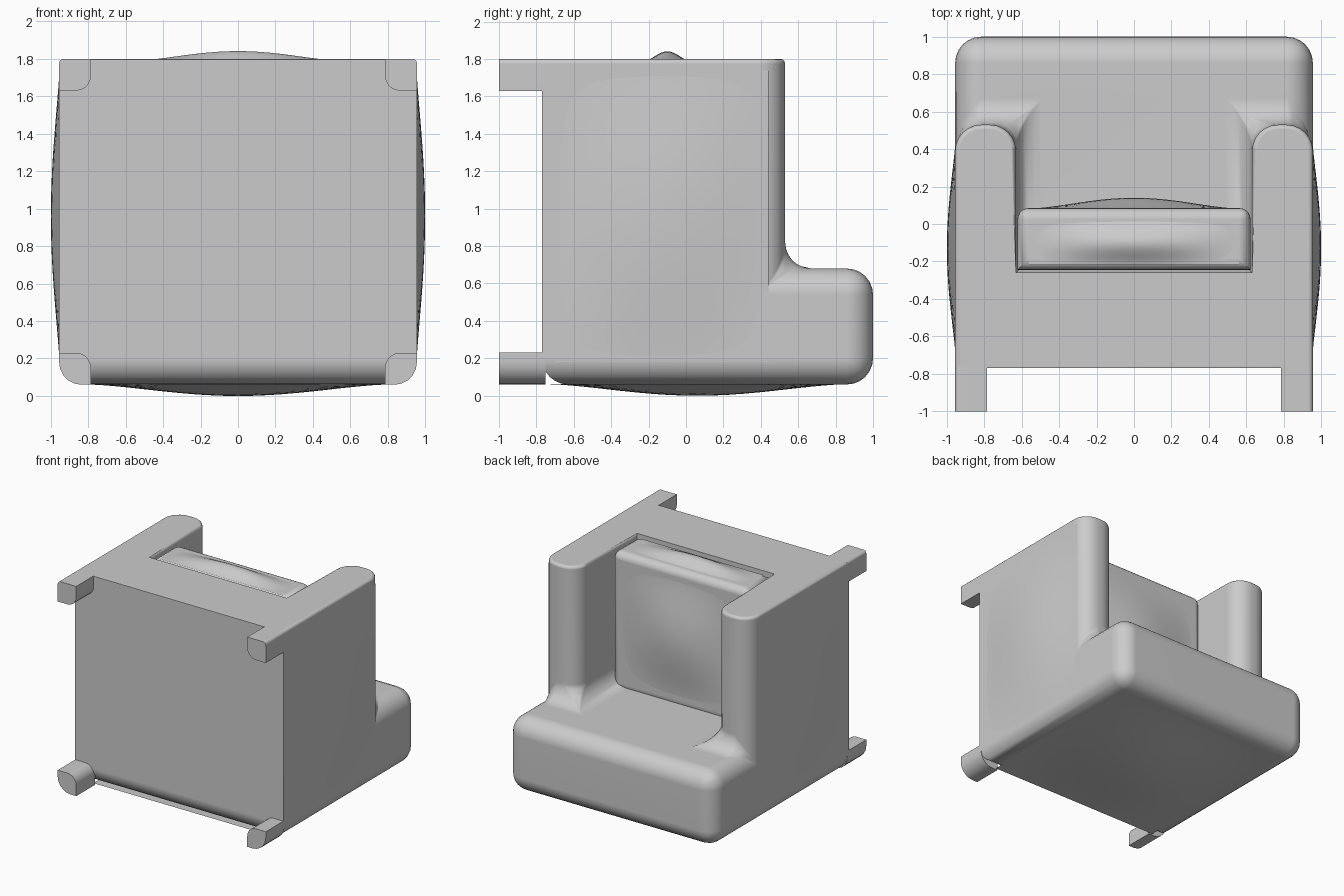
import bpy, bmesh, math
from mathutils import Vector

cube = bpy.data.objects.get("Cube")
if cube:
    bpy.data.objects.remove(cube, do_unlink=True)

GREY = (0.6, 0.6, 0.6, 1)
fabric = bpy.data.materials.new("grey_fabric")
fabric.use_nodes = True
fabric.diffuse_color = GREY
fabric.node_tree.nodes["Principled BSDF"].inputs["Base Color"].default_value = GREY

# Main dimensions: the chair lies on its back, its seat front facing +z
W, ARM_IN = 0.955, 0.63
BOTTOM, DECK, ARM_TOP, TOP = -0.77, -0.26, 0.53, 1.0
REAR, BACK, FRONT = 0.06, 0.68, 1.8


def finish(bm, name, angle=40):
    bmesh.ops.recalc_face_normals(bm, faces=bm.faces)
    mesh = bpy.data.meshes.new(name)
    bm.to_mesh(mesh)
    bm.free()
    obj = bpy.data.objects.new(name, mesh)
    bpy.context.collection.objects.link(obj)
    mesh.materials.append(fabric)
    bpy.ops.object.select_all(action='DESELECT')
    obj.select_set(True)
    bpy.context.view_layer.objects.active = obj
    bpy.ops.object.shade_smooth_by_angle(angle=math.radians(angle))
    obj.modifiers.new("even_shading", 'WEIGHTED_NORMAL').keep_sharp = True
    return obj


def near(a, b):
    return abs(a - b) < 0.001


def along(edge, **at):
    """True when both ends of the edge lie at the given |x|, y or z."""
    for axis, value in at.items():
        for v in edge.verts:
            c = abs(v.co.x) if axis == "x" else getattr(v.co, axis)
            if not near(c, value):
                return False
    return True


def bevel(bm, test, width, segments):
    edges = [e for e in bm.edges if test(e)]
    bmesh.ops.bevel(bm, geom=edges, offset=width, offset_type='OFFSET',
                    segments=segments, profile=0.5, affect='EDGES', clamp_overlap=False)


def box(lo, hi):
    bm = bmesh.new()
    bmesh.ops.create_cube(bm, size=1)
    for v in bm.verts:
        v.co = Vector([l + (c + 0.5) * (h - l) for c, l, h in zip(v.co, lo, hi)])
    return bm


# Body: blocks on a coarse grid joined into one solid
def make_body():
    cuts = ((-W, -ARM_IN, ARM_IN, W), (BOTTOM, DECK, ARM_TOP, TOP), (REAR, BACK, FRONT))
    solid = {(i, j, k) for i in range(3) for j in range(3) for k in range(2)
             if j == 0 or k == 0 or (j == 1 and i != 1)}
    bm = bmesh.new()
    points = {}

    def vert(p):
        if p not in points:
            points[p] = bm.verts.new([cuts[a][p[a]] for a in range(3)])
        return points[p]

    for cell in solid:
        for axis in range(3):
            for step in (0, 1):
                other = list(cell)
                other[axis] += 1 if step else -1
                if tuple(other) in solid:
                    continue
                u, w = [a for a in range(3) if a != axis]
                loop = []
                for du, dw in ((0, 0), (1, 0), (1, 1), (0, 1)):
                    p = list(cell)
                    p[axis] += step
                    p[u] += du
                    p[w] += dw
                    loop.append(vert(tuple(p)))
                bm.faces.new(loop)
    bmesh.ops.recalc_face_normals(bm, faces=bm.faces)
    bmesh.ops.dissolve_limit(bm, angle_limit=0.01, verts=bm.verts, edges=bm.edges)

    # Wide rounding on arms, backrest and the fillets between them
    def rounded(e):
        return (along(e, x=W, y=ARM_TOP) or along(e, x=ARM_IN, y=ARM_TOP)
                or along(e, x=W, z=REAR) or along(e, x=W, y=TOP)
                or along(e, y=TOP) or along(e, y=ARM_TOP, z=BACK)
                or along(e, x=ARM_IN, z=BACK)
                or (along(e, x=W, z=BACK)))
    bevel(bm, rounded, 0.14, 6)

    # Narrow rounding on the front rim and the underside
    def rim(e):
        return (along(e, z=FRONT) and not along(e, y=DECK) and not along(e, y=BOTTOM))
    bevel(bm, rim, 0.025, 3)
    bevel(bm, lambda e: along(e, y=BOTTOM, z=REAR) or along(e, y=BOTTOM, z=FRONT), 0.015, 2)
    return finish(bm, "body")


# Padding: a soft swelling laid on a flat face
def padding(name, centre, u, v, height, power=1.5, steps=20):
    centre, u, v = Vector(centre), Vector(u), Vector(v)
    out = u.cross(v).normalized()
    bm = bmesh.new()
    grid = []
    for i in range(steps + 1):
        row = []
        for j in range(steps + 1):
            s, t = i / steps, j / steps
            swell = max(0, math.sin(math.pi * s) * math.sin(math.pi * t)) ** power
            co = centre + u * (2 * s - 1) + v * (2 * t - 1) + out * (height * swell - 0.002)
            row.append(bm.verts.new(co))
        grid.append(row)
    for i in range(steps):
        for j in range(steps):
            bm.faces.new((grid[i][j], grid[i + 1][j], grid[i + 1][j + 1], grid[i][j + 1]))
    obj = finish(bm, name)
    if obj.data.polygons[0].normal.dot(out) < 0:
        obj.data.flip_normals()
    return obj


make_body()
padding("left_side_padding", (W, -0.13, 0.96), (0, 0.57, 0), (0, 0, 0.78), 0.046, 1.2)
padding("right_side_padding", (-W, -0.13, 0.96), (0, 0, 0.78), (0, 0.57, 0), 0.046, 1.2)
padding("rear_padding", (0, 0.06, REAR), (0, 0.8, 0), (0.81, 0, 0), 0.062)

# Seat cushion with a swollen top and front
C_LOW, C_TOP, C_FRONT, C_W = -0.245, 0.085, 1.79, 0.622
bm = box((-C_W, C_LOW, BACK - 0.03), (C_W, C_TOP, C_FRONT))
bevel(bm, lambda e: along(e, y=C_TOP) or along(e, x=C_W, z=C_FRONT), 0.06, 5)
bevel(bm, lambda e: along(e, y=C_LOW, z=C_FRONT), 0.02, 3)
finish(bm, "seat_cushion")
padding("cushion_top_padding", (0, C_TOP, 1.22), (0, 0, 0.5), (0.55, 0, 0), 0.057)
padding("cushion_front_padding", (0, -0.1, C_FRONT), (0.56, 0, 0), (0, 0.12, 0), 0.053)

# Four legs, each continuing a corner of the body
LEG = 0.17
for side, sx in (("left", 1), ("right", -1)):
    for end, z0, z1, inner_z, outer_z, radius in (
            ("front", FRONT - LEG, FRONT, FRONT - LEG, FRONT, 0.025),
            ("rear", REAR, REAR + LEG, REAR + LEG, REAR, 0.12)):
        xa, xb = sorted((sx * (W - LEG), sx * W))
        bm = box((xa, -1, z0), (xb, BOTTOM + 0.018, z1))
        bevel(bm, lambda e: along(e, x=W - LEG, z=inner_z), 0.08, 5)
        bevel(bm, lambda e: along(e, x=W, z=outer_z), radius, 5)
        finish(bm, f"{end}_{side}_leg")
